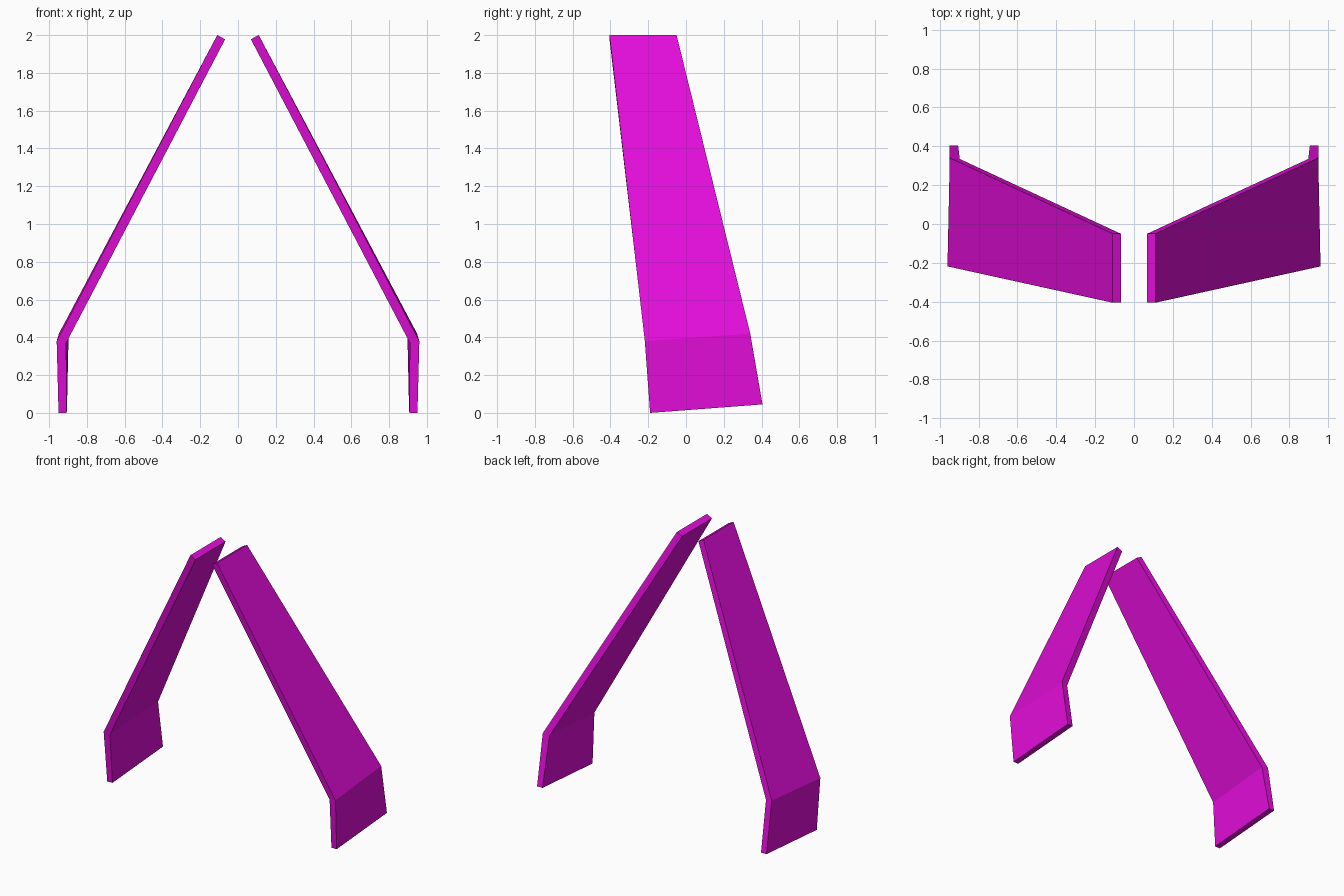
import bpy, bmesh

if "Cube" in bpy.data.objects:
    bpy.data.objects.remove(bpy.data.objects["Cube"])

magenta = bpy.data.materials.new("magenta")
magenta.diffuse_color = (0.76, 0.004, 0.69, 1)
magenta.use_nodes = True
magenta.node_tree.nodes["Principled BSDF"].inputs["Base Color"].default_value = magenta.diffuse_color

# Cross-sections from foot to tip: outer front, outer back, inner back, inner front
SECTIONS = [
    [(0.95, -0.19, 0.0), (0.95, 0.405, 0.045), (0.905, 0.405, 0.045), (0.907, -0.19, 0.0)],
    [(0.96, -0.218, 0.38), (0.948, 0.34, 0.42), (0.897, 0.335, 0.41), (0.91, -0.216, 0.37)],
    [(0.11, -0.405, 2.0), (0.11, -0.05, 2.0), (0.068, -0.05, 1.978), (0.068, -0.405, 1.978)],
]


def bent_panel(name, side):
    """Skin the cross-sections into a bent tapering slab on one side."""
    bm = bmesh.new()
    rings = [[bm.verts.new((x * side, y, z)) for x, y, z in s] for s in SECTIONS]
    for low, high in zip(rings, rings[1:]):
        for i in range(4):
            j = (i + 1) % 4
            bm.faces.new((low[i], low[j], high[j], high[i]))
    bm.faces.new(rings[0])
    bm.faces.new(rings[-1])
    bmesh.ops.recalc_face_normals(bm, faces=bm.faces)
    mesh = bpy.data.meshes.new(name)
    bm.to_mesh(mesh)
    bm.free()
    mesh.materials.append(magenta)
    bpy.context.collection.objects.link(bpy.data.objects.new(name, mesh))


# Mirrored pair of leaning panels
bent_panel("right_panel", 1)
bent_panel("left_panel", -1)
